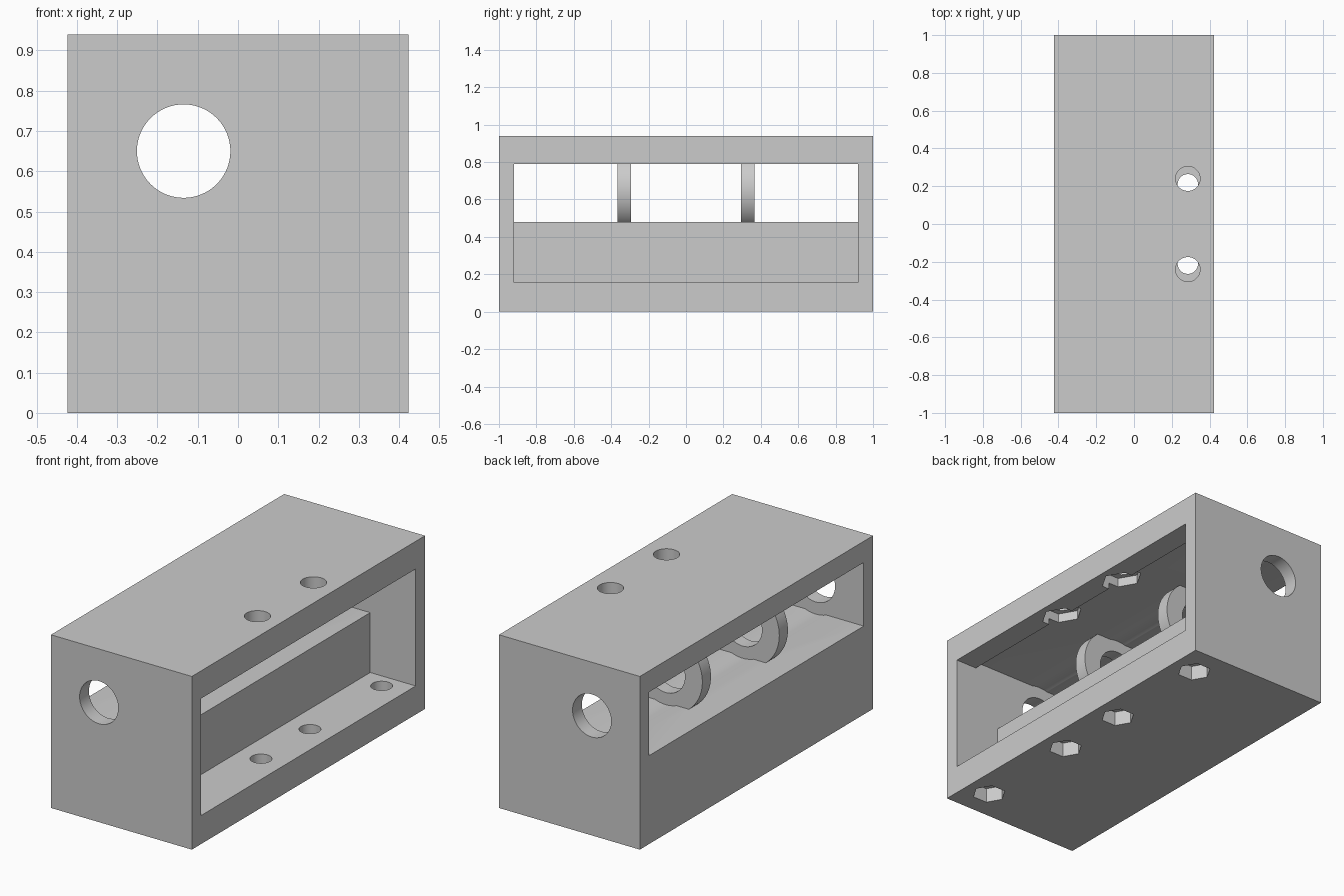
import bpy
import math

if "Cube" in bpy.data.objects:
    bpy.data.objects.remove(bpy.data.objects["Cube"], do_unlink=True)

# Single plain grey
grey = bpy.data.materials.new("plain grey")
grey.use_nodes = True
colour = (0.6, 0.6, 0.6, 1)
grey.diffuse_color = colour
grey.node_tree.nodes["Principled BSDF"].inputs["Base Color"].default_value = colour

ROD_X, ROD_Z = -0.135, 0.65      # rod axis
SCREW_X = 0.285                  # screw line


def box(name, x, y, z):
    bpy.ops.mesh.primitive_cube_add(size=1)
    ob = bpy.context.object
    ob.name = name
    ob.scale = [b - a for a, b in (x, y, z)]
    ob.location = [(a + b) / 2 for a, b in (x, y, z)]
    bpy.ops.object.transform_apply(location=True, rotation=True, scale=True)
    ob.data.materials.append(grey)
    return ob


def rod(name, radius, y0, y1):
    bpy.ops.mesh.primitive_cylinder_add(
        vertices=96, radius=radius, depth=y1 - y0,
        location=(ROD_X, (y0 + y1) / 2, ROD_Z), rotation=(math.pi / 2, 0, 0))
    ob = bpy.context.object
    ob.name = name
    ob.data.materials.append(grey)
    return ob


def upright(radius, y, z0, z1, sides=48):
    # Blender starts rings at +y; turn so a corner points along x
    bpy.ops.mesh.primitive_cylinder_add(
        vertices=sides, radius=radius, depth=z1 - z0,
        location=(SCREW_X, y, (z0 + z1) / 2), rotation=(0, 0, math.pi / 2))
    ob = bpy.context.object
    ob.data.materials.append(grey)
    return ob


def combine(target, tool, operation="DIFFERENCE"):
    tool.hide_render = True
    mod = target.modifiers.new("cut", "BOOLEAN")
    mod.operation = operation
    mod.solver = "EXACT"
    mod.object = tool
    bpy.context.view_layer.objects.active = target
    bpy.ops.object.modifier_apply(modifier=mod.name)
    bpy.data.objects.remove(tool, do_unlink=True)


# Outer housing with the tall side bay and the upper rod bay
housing = box("housing", (-0.423, 0.423), (-1, 1), (0, 0.94))
combine(housing, box("side_bay", (0.15, 0.6), (-0.92, 0.92), (0.155, 0.79)))
combine(housing, box("rod_bay", (-0.6, 0.295), (-0.92, 0.92), (0.48, 0.825)))

# Round channel grazing the bay floor and ceiling
combine(housing, rod("channel", 0.182, -0.92, 0.92))

# Two partition discs
for y in (-0.33, 0.33):
    combine(housing, rod("disc", 0.22, y - 0.037, y + 0.037), "UNION")

# Rod bore right through
combine(housing, rod("bore", 0.116, -1.2, 1.2))

# Screw holes with hexagonal nut pockets
for side in (-1, 1):
    combine(housing, upright(0.065, side * 0.24, 0.7, 1.1))
    combine(housing, upright(0.105, side * 0.24, 0.7, 0.875, 6))
    for y in (0.21, 0.825):
        combine(housing, upright(0.054, side * y, -0.1, 0.3))
        combine(housing, upright(0.086, side * y, -0.1, 0.08, 6))

bpy.ops.object.select_all(action="DESELECT")
housing.select_set(True)
bpy.context.view_layer.objects.active = housing
bpy.ops.object.shade_smooth_by_angle(angle=math.radians(30))
